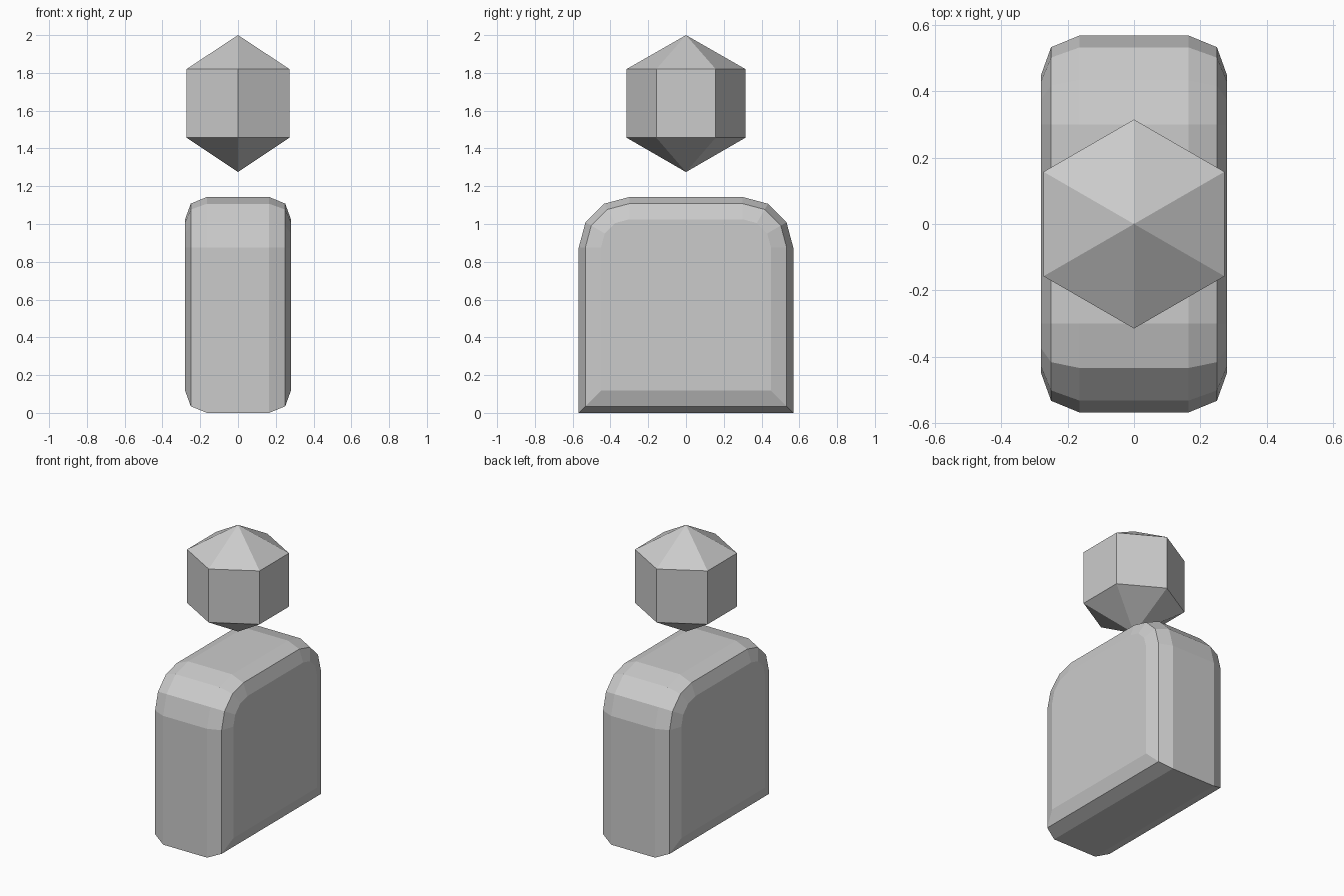
import bpy, bmesh
from math import cos, sin, radians

if "Cube" in bpy.data.objects:
    bpy.data.objects.remove(bpy.data.objects["Cube"])


def make_object(name, rings, tips=None):
    """Loft closed rings; finish the ends with flat caps or pointed tips."""
    bm = bmesh.new()
    loops = [[bm.verts.new(p) for p in ring] for ring in rings]
    n = len(loops[0])
    for a, b in zip(loops, loops[1:]):
        for i in range(n):
            j = (i + 1) % n
            bm.faces.new((a[i], a[j], b[j], b[i]))
    if tips:
        for tip, loop in zip(tips, (loops[0], loops[-1])):
            t = bm.verts.new(tip)
            for i in range(n):
                bm.faces.new((loop[i], loop[(i + 1) % n], t))
    else:
        bm.faces.new(loops[0])
        bm.faces.new(loops[-1])
    bmesh.ops.recalc_face_normals(bm, faces=bm.faces)
    mesh = bpy.data.meshes.new(name)
    bm.to_mesh(mesh)
    bm.free()
    obj = bpy.data.objects.new(name, mesh)
    bpy.context.collection.objects.link(obj)
    return obj


def body_ring(x, inset):
    """Side outline: square bottom corners, three-step rounded shoulders."""
    cy, cz, r = 0.30, 0.875, 0.268 - inset
    arc = [(cy + r * cos(radians(a)), cz + r * sin(radians(a))) for a in (0, 30, 60, 90)]
    half = [(cy + r, inset)] + arc
    outline = half + [(-y, z) for y, z in reversed(half)]
    return [(x, y, z) for y, z in outline]


# Body: slab with bevelled side edges
steps = [(0.165, 0.0), (0.25, 0.035), (0.28, 0.118)]
sections = [(-x, i) for x, i in reversed(steps)] + steps
make_object("body", [body_ring(x, i) for x, i in sections])


# Head: six-sided prism with pointed ends
def head_ring(z):
    return [(0.315 * cos(radians(a)), 0.315 * sin(radians(a)), z) for a in range(30, 390, 60)]


make_object("head", [head_ring(1.457), head_ring(1.82)],
            tips=[(0, 0, 1.275), (0, 0, 2.0)])
